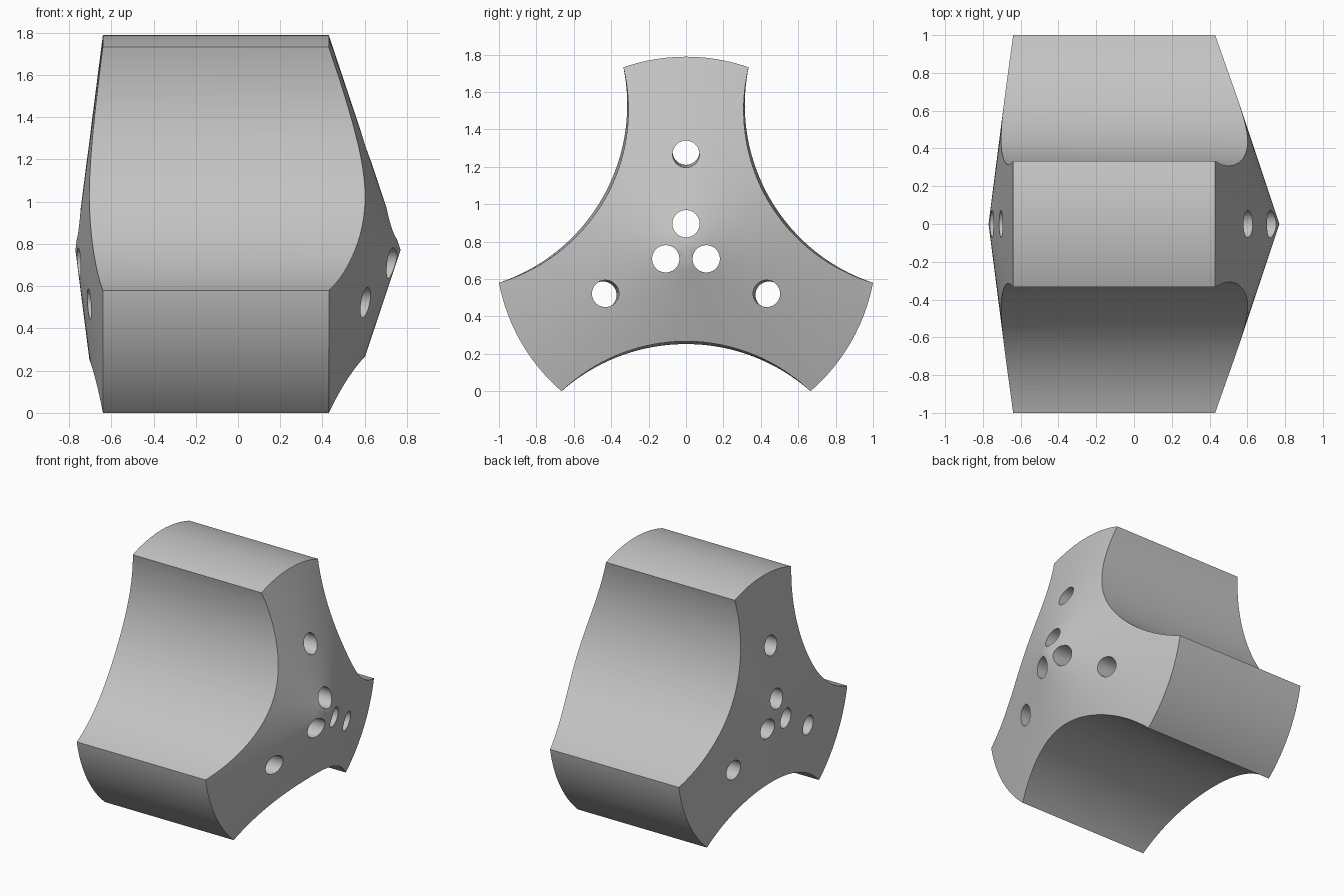
import bpy, bmesh, math
from mathutils import Vector, Matrix

cube = bpy.data.objects.get("Cube")
if cube:
    bpy.data.objects.remove(cube, do_unlink=True)

R = 1.018                      # outer radius around the x axis
AXIS = Vector((0, 0, 0.771))   # height of the axis
CORNER = math.radians(40.8)    # half angle of each flute opening


def new_object(name, bm):
    bmesh.ops.recalc_face_normals(bm, faces=bm.faces)
    mesh = bpy.data.meshes.new(name)
    bm.to_mesh(mesh)
    bm.free()
    obj = bpy.data.objects.new(name, mesh)
    bpy.context.collection.objects.link(obj)
    return obj


def loft(bm, a, b):
    """Closed solid between two matching outlines."""
    va, vb = ([bm.verts.new(p) for p in pts] for pts in (a, b))
    n = len(va)
    bm.faces.new(va)
    bm.faces.new(vb[::-1])
    for i in range(n):
        j = (i + 1) % n
        bm.faces.new((va[i], vb[i], vb[j], va[j]))


def flute_outline(x, sagitta, steps=48):
    """Arc through the two flute corners, closed well outside the body."""
    half = R * math.sin(CORNER)
    r = (half ** 2 + sagitta ** 2) / (2 * sagitta)
    centre = -R * math.cos(CORNER) + sagitta - r
    phi = math.asin(half / r) * 1.04
    pts = []
    for i in range(steps + 1):
        t = phi * (2 * i / steps - 1)
        pts.append(Vector((x, r * math.sin(t), centre + r * math.cos(t))))
    return pts + [Vector((x, 0.8, -1.6)), Vector((x, -0.8, -1.6))]


def ring(x, dist, radius, angle, steps=40):
    out = Vector((0, math.sin(angle), math.cos(angle))) * dist
    return [out + Vector((x, radius * math.cos(2 * math.pi * i / steps),
                          radius * math.sin(2 * math.pi * i / steps)))
            for i in range(steps)]


# Body: a cylinder with a shallow cone behind and a steep cone ahead
bm = bmesh.new()
rings = 8
profile = [(-0.77 + 0.13 * i / rings, R * i / rings) for i in range(rings + 1)]
profile += [(0.77 - 0.34 * i / rings, R * i / rings) for i in range(rings, -1, -1)]
verts = [bm.verts.new((x, 0, r)) for x, r in profile]
edges = [bm.edges.new(pair) for pair in zip(verts, verts[1:])]
bmesh.ops.spin(bm, geom=verts + edges, cent=(0, 0, 0), axis=(1, 0, 0),
               angle=2 * math.pi, steps=120)
bmesh.ops.remove_doubles(bm, verts=bm.verts, dist=1e-4)
body = new_object("drill_crown", bm)

# Cutters: three flutes, then three inner and three outer bores
bm_flutes, bm_bores = bmesh.new(), bmesh.new()
for k in range(3):
    angle = 2 * math.pi * k / 3
    turn = Matrix.Rotation(angle, 3, 'X')
    loft(bm_flutes, [turn @ p for p in flute_outline(-0.9, 0.250)],
         [turn @ p for p in flute_outline(0.9, 0.270)])
    loft(bm_bores, ring(-1, 0.125, 0.073, angle), ring(1, 0.125, 0.073, angle))
    loft(bm_bores, ring(-1, 0.515, 0.072, angle), ring(1, 0.493, 0.072, angle))

bpy.context.view_layer.objects.active = body
for name, cutter_bm in (("flute_cutter", bm_flutes), ("bore_cutter", bm_bores)):
    cutter = new_object(name, cutter_bm)
    cutter.hide_render = True
    mod = body.modifiers.new(name, 'BOOLEAN')
    mod.operation = 'DIFFERENCE'
    mod.solver = 'EXACT'
    mod.object = cutter
    bpy.ops.object.modifier_apply(modifier=name)
    bpy.data.objects.remove(cutter, do_unlink=True)

# Steel colour and smooth shading
steel = bpy.data.materials.new("light_grey_steel")
steel.use_nodes = True
grey = (0.55, 0.55, 0.55, 1)
steel.diffuse_color = grey
steel.node_tree.nodes["Principled BSDF"].inputs["Base Color"].default_value = grey
body.data.materials.clear()
body.data.materials.append(steel)
body.location = AXIS
bpy.ops.object.select_all(action='DESELECT')
body.select_set(True)
bpy.ops.object.shade_smooth_by_angle(angle=math.radians(25))
